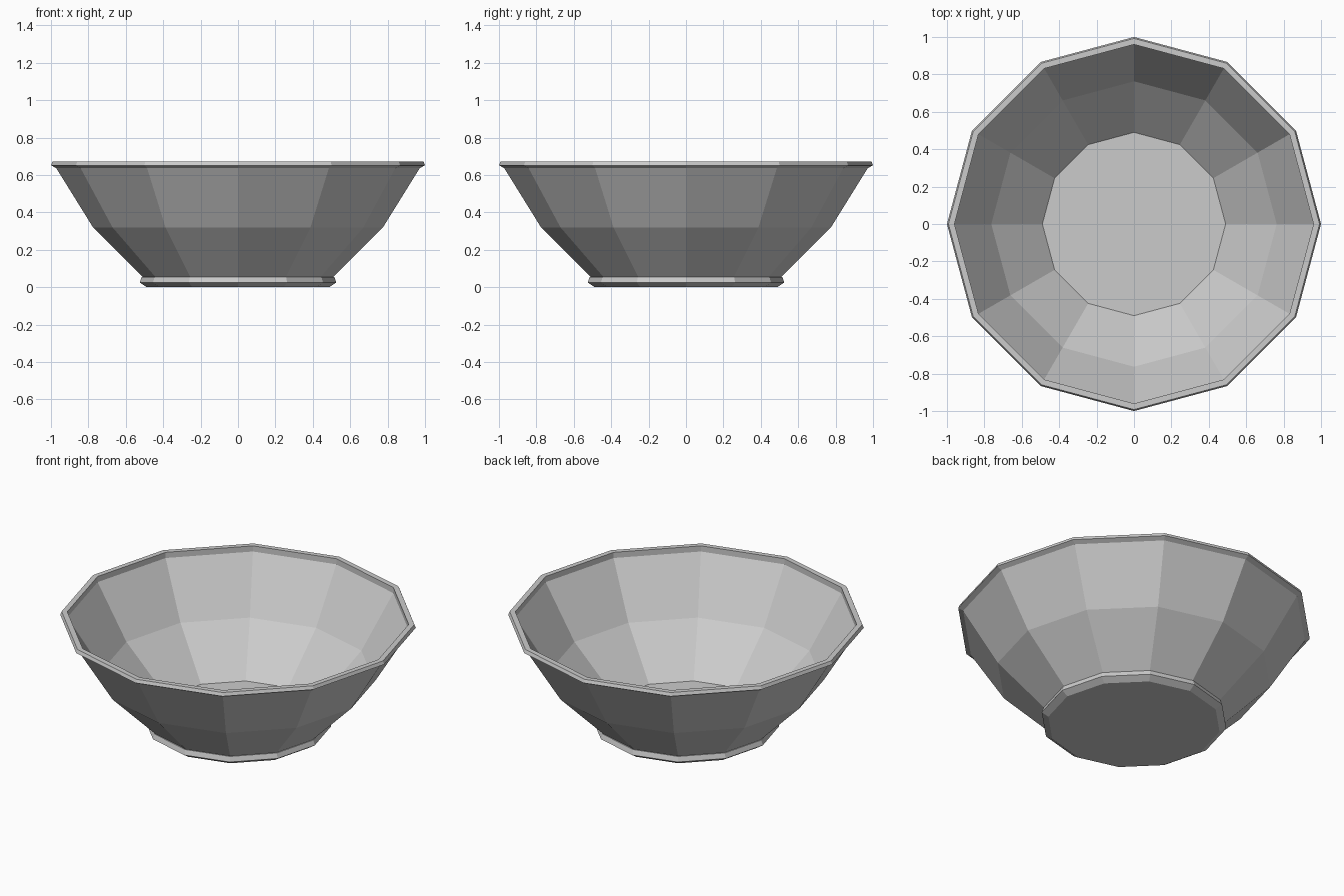
import bpy
import bmesh
from math import cos, sin, pi

cube = bpy.data.objects.get("Cube")
if cube:
    bpy.data.objects.remove(cube, do_unlink=True)

SIDES = 12

grey = bpy.data.materials.new("plain grey")
grey.use_nodes = True
grey.diffuse_color = (0.6, 0.6, 0.6, 1)
grey.node_tree.nodes["Principled BSDF"].inputs["Base Color"].default_value = (0.6, 0.6, 0.6, 1)

# Bowl section as (radius, height): foot, outer wall, lip, inner wall, floor
section = [
    (0.487, 0.0), (0.525, 0.025), (0.515, 0.055),
    (0.51, 0.055), (0.775, 0.32), (0.972, 0.637),
    (1.0, 0.652), (0.992, 0.672), (0.96, 0.672),
    (0.96, 0.637), (0.763, 0.32), (0.49, 0.055),
]


def turned(name, profile):
    """Turn a profile about z, capping its first and last rings."""
    bm = bmesh.new()
    rings = [[bm.verts.new((r * cos(2 * pi * i / SIDES), r * sin(2 * pi * i / SIDES), z))
              for i in range(SIDES)] for r, z in profile]
    for low, high in zip(rings, rings[1:]):
        for i in range(SIDES):
            j = (i + 1) % SIDES
            bm.faces.new((low[i], low[j], high[j], high[i]))
    bm.faces.new(rings[0][::-1])
    bm.faces.new(rings[-1])
    bmesh.ops.recalc_face_normals(bm, faces=bm.faces)
    mesh = bpy.data.meshes.new(name)
    bm.to_mesh(mesh)
    bm.free()
    mesh.materials.append(grey)
    obj = bpy.data.objects.new(name, mesh)
    bpy.context.collection.objects.link(obj)
    return obj


turned("bowl", section)
